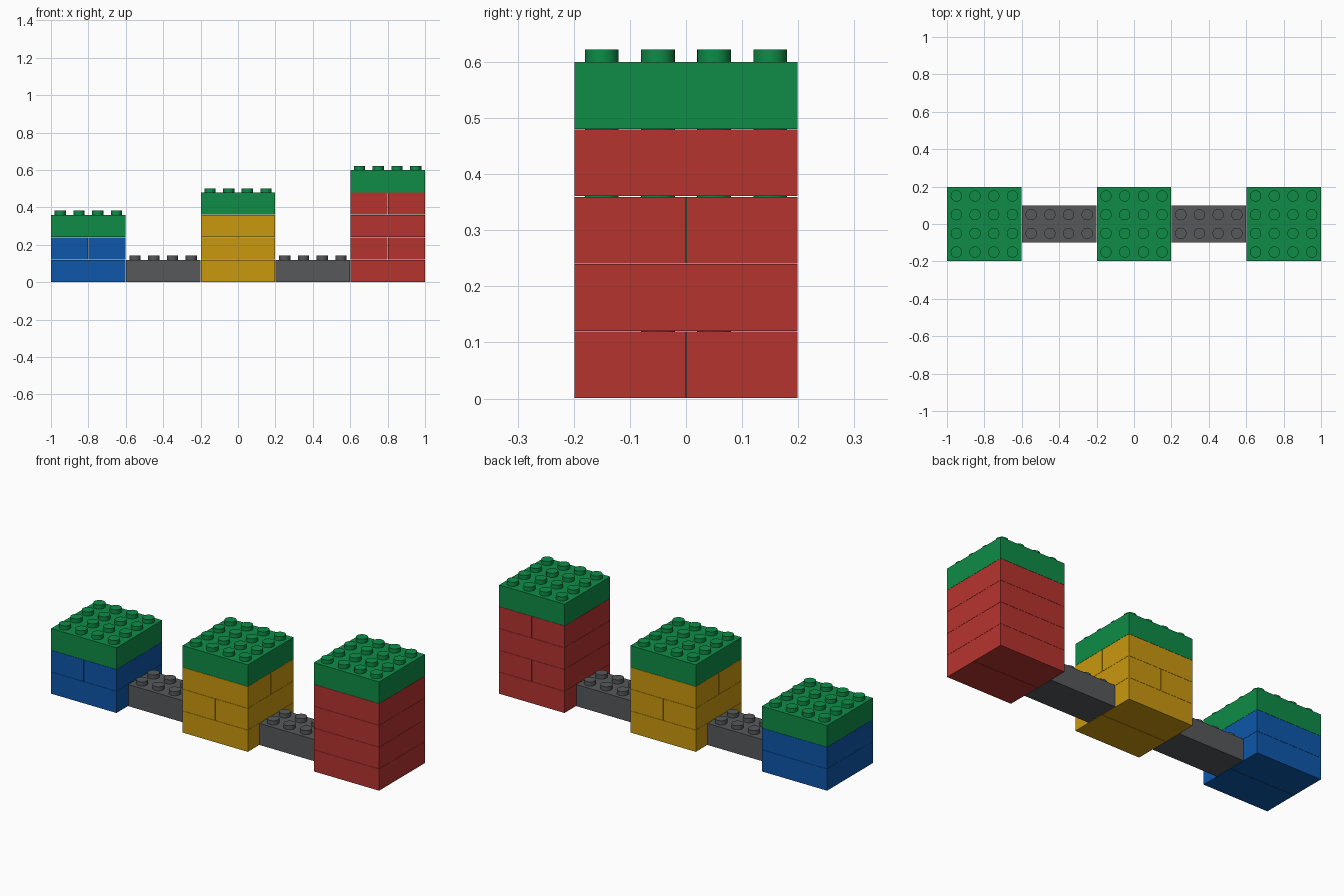
import bpy, bmesh
from mathutils import Matrix

if "Cube" in bpy.data.objects:
    bpy.data.objects.remove(bpy.data.objects["Cube"])

UNIT = 0.1        # stud spacing
HEIGHT = 0.12     # brick height
GAP = 0.001       # half of the seam between bricks
STUD_R, STUD_H = 0.03, 0.022


def srgb(r, g, b):
    lin = lambda c: c / 12.92 if c <= 0.04045 else ((c + 0.055) / 1.055) ** 2.4
    return [lin(v / 255) for v in (r, g, b)] + [1]


def material(name, rgb):
    m = bpy.data.materials.new(name)
    m.diffuse_color = srgb(*rgb)
    m.use_nodes = True
    m.node_tree.nodes["Principled BSDF"].inputs["Base Color"].default_value = m.diffuse_color
    return m


green = material("green", (14, 140, 71))
red = material("red", (182, 52, 47))
blue = material("blue", (13, 87, 170))
yellow = material("yellow", (202, 152, 15))
grey = material("dark grey", (86, 88, 91))


def brick(name, x, y, layer, nx, ny, mat, studs=False):
    """Brick of nx by ny studs centred on x, y, standing on the given layer."""
    bm = bmesh.new()
    z0 = layer * HEIGHT
    size = (nx * UNIT - 2 * GAP, ny * UNIT - 2 * GAP, HEIGHT - GAP)
    bmesh.ops.create_cube(bm, size=1, matrix=Matrix.LocRotScale(
        (x, y, z0 + HEIGHT / 2), None, size))
    if studs:
        sink = 0.004  # studs start slightly inside the body
        for i in range(nx):
            for j in range(ny):
                pos = (x + (i - (nx - 1) / 2) * UNIT,
                       y + (j - (ny - 1) / 2) * UNIT,
                       z0 + HEIGHT + (STUD_H - sink) / 2)
                bmesh.ops.create_cone(
                    bm, cap_ends=True, segments=32, radius1=STUD_R,
                    radius2=STUD_R, depth=STUD_H + sink,
                    matrix=Matrix.Translation(pos))
    mesh = bpy.data.meshes.new(name)
    bm.to_mesh(mesh)
    bm.free()
    mesh.materials.append(mat)
    ob = bpy.data.objects.new(name, mesh)
    bpy.context.collection.objects.link(ob)
    # Round stud walls, crisp edges elsewhere
    bpy.ops.object.select_all(action='DESELECT')
    ob.select_set(True)
    bpy.context.view_layer.objects.active = ob
    bpy.ops.object.shade_smooth_by_angle(angle=0.6)


def tower(name, x, layers, mat):
    """Pairs of 2x4 bricks turned crosswise on each layer, with a 4x4 cap."""
    for k in range(layers):
        for side in (-1, 1):
            label = f"{name}_brick_{k + 1}_{'a' if side < 0 else 'b'}"
            if k % 2 == 0:
                brick(label, x, side * UNIT, k, 4, 2, mat)
            else:
                brick(label, x + side * UNIT, 0, k, 2, 4, mat)
    brick(f"{name}_cap", x, 0, layers, 4, 4, green, studs=True)


# Three towers of rising height
tower("low_tower", -0.8, 2, blue)
tower("middle_tower", 0.0, 3, yellow)
tower("high_tower", 0.8, 4, red)

# Low bricks linking the towers
brick("left_link", -0.4, 0, 0, 4, 2, grey, studs=True)
brick("right_link", 0.4, 0, 0, 4, 2, grey, studs=True)
